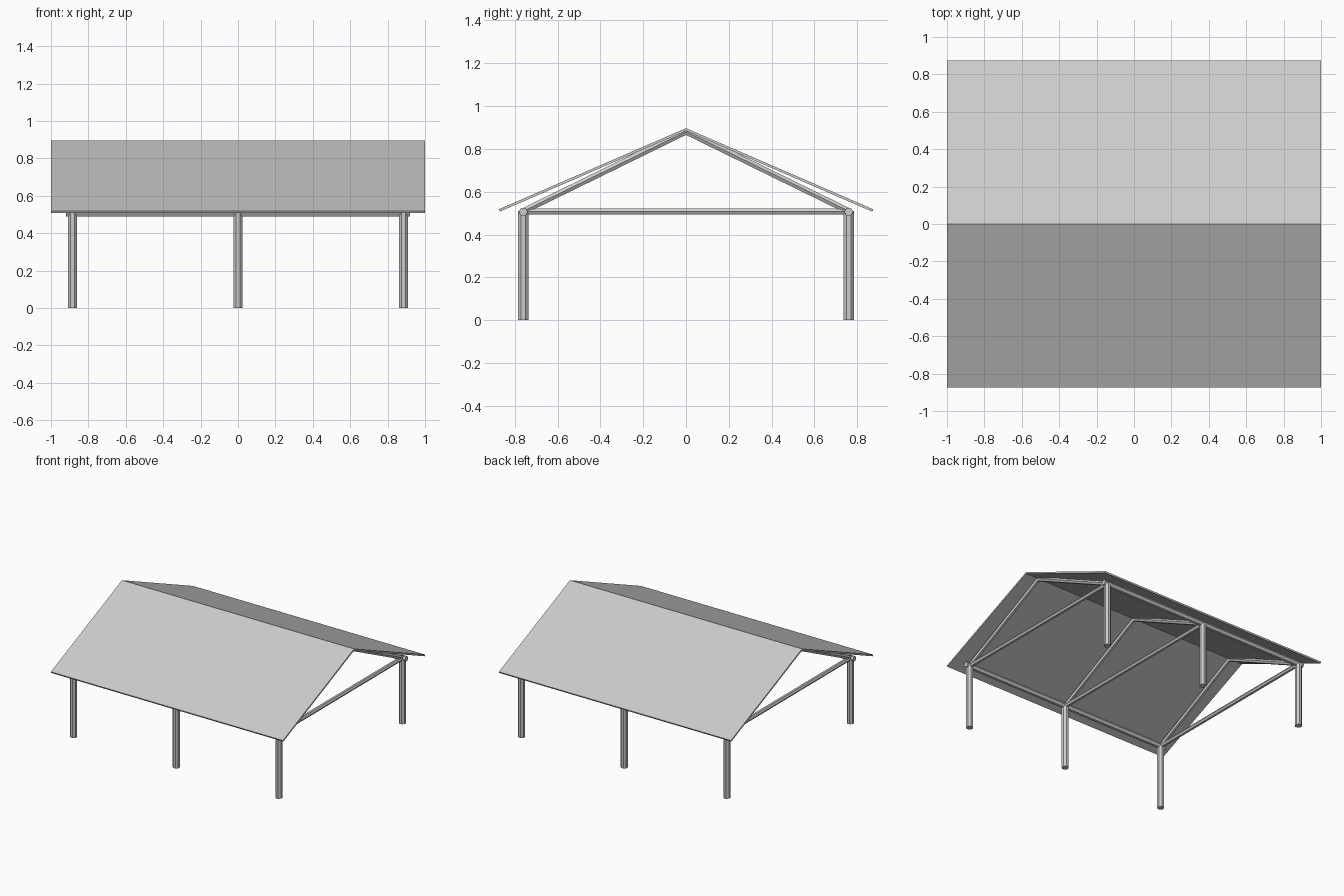
import bpy, bmesh, math
from mathutils import Vector, Matrix

if "Cube" in bpy.data.objects:
    bpy.data.objects.remove(bpy.data.objects["Cube"])

grey = bpy.data.materials.new("light grey")
grey.diffuse_color = (0.6, 0.6, 0.6, 1)
grey.use_nodes = True
grey.node_tree.nodes["Principled BSDF"].inputs["Base Color"].default_value = grey.diffuse_color


def finish(name, bm):
    bmesh.ops.recalc_face_normals(bm, faces=bm.faces)
    me = bpy.data.meshes.new(name)
    bm.to_mesh(me)
    bm.free()
    me.materials.append(grey)
    ob = bpy.data.objects.new(name, me)
    bpy.context.collection.objects.link(ob)


def pole(name, a, b, radius, sides, spin=0.0):
    """Flat-sided pole between two points."""
    a, b = Vector(a), Vector(b)
    d = b - a
    # local x of the section points up (or along world x for uprights)
    z = d.normalized()
    up = Vector((1, 0, 0)) if abs(z.z) > 0.9 else Vector((0, 0, 1))
    x = (up - z * up.dot(z)).normalized()
    y = z.cross(x)
    rot = Matrix((x, y, z)).transposed().to_4x4()
    bm = bmesh.new()
    bmesh.ops.create_cone(bm, cap_ends=True, segments=sides, radius1=radius,
                          radius2=radius, depth=d.length,
                          matrix=Matrix.Translation((a + b) / 2) @ rot
                          @ Matrix.Rotation(spin, 4, 'Z'))
    finish(name, bm)


# gable roof: thin folded sheet
EAVE, RIDGE = 0.515, 0.897
pts = [(-0.875, EAVE + 0.003), (0, RIDGE), (0.875, EAVE + 0.003),
       (0.87, EAVE - 0.008), (0, RIDGE - 0.0125), (-0.87, EAVE - 0.008)]
bm = bmesh.new()
rows = [[bm.verts.new((x, y, z)) for y, z in pts] for x in (-1, 1)]
for i in range(6):
    j = (i + 1) % 6
    bm.faces.new((rows[0][i], rows[0][j], rows[1][j], rows[1][i]))
for r in rows:
    bm.faces.new((r[0], r[1], r[4], r[5]))
    bm.faces.new((r[1], r[2], r[3], r[4]))
finish("roof", bm)

# three frames of posts, tie beam and rafters
for n, x in enumerate((-0.885, 0, 0.885)):
    for side, s in (("front", -1), ("back", 1)):
        pole(f"{side}_post_{n}", (x, s * 0.76, 0), (x, s * 0.76, 0.51),
             0.026, 8, math.pi / 8)
        pole(f"{side}_rafter_{n}", (x, s * 0.765, 0.507), (x, 0, 0.8815), 0.0165, 6)
    pole(f"tie_beam_{n}", (x, -0.76, 0.507), (x, 0.76, 0.507), 0.0165, 6)

# eave beams along both long sides
for side, s in (("front", -1), ("back", 1)):
    pole(f"{side}_eave_beam", (-0.92, s * 0.76, 0.507), (0.92, s * 0.76, 0.507), 0.021, 6)
